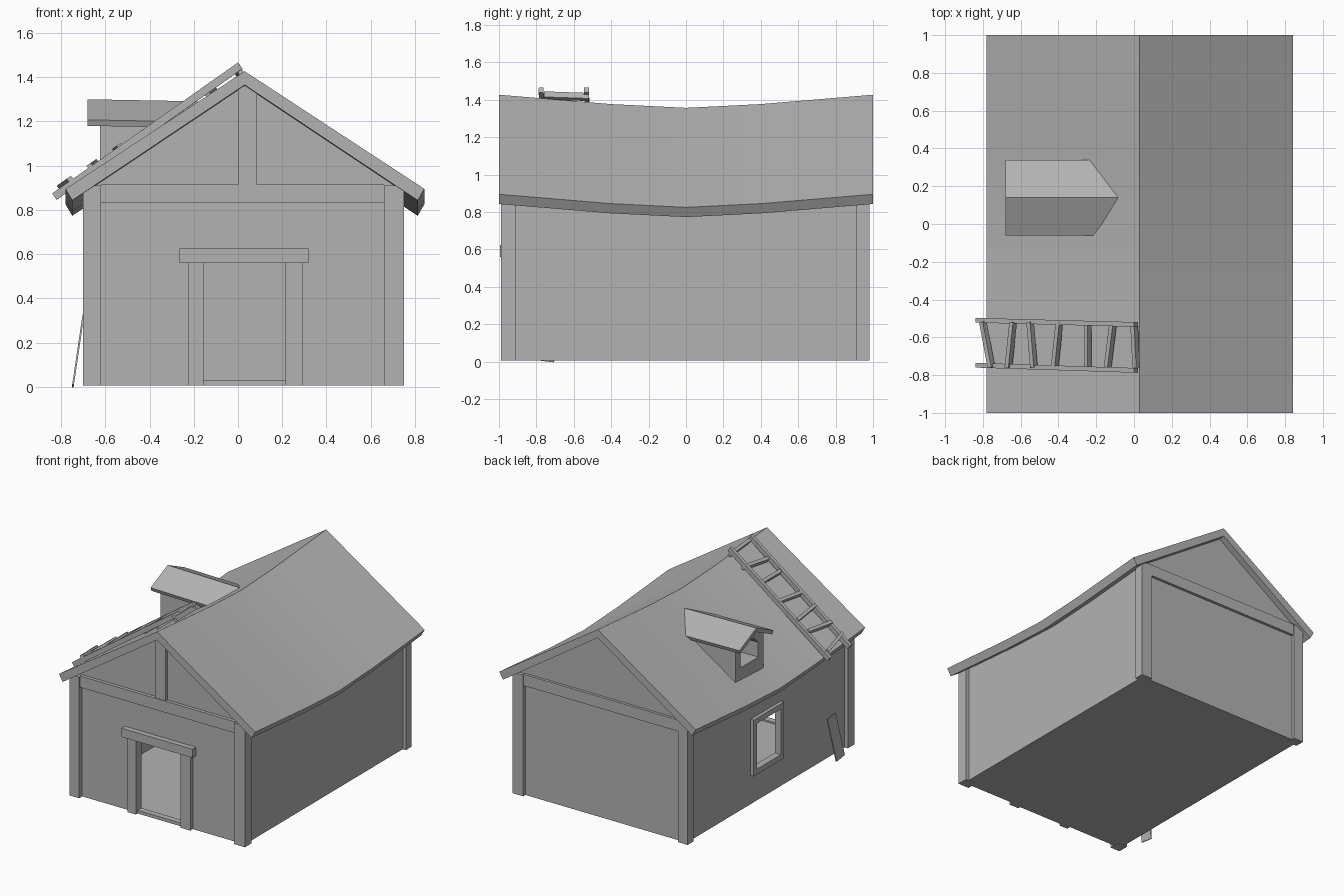
import bpy, bmesh, math
from mathutils import Vector, Matrix, Quaternion

if "Cube" in bpy.data.objects:
    bpy.data.objects.remove(bpy.data.objects["Cube"])

grey = bpy.data.materials.new("weathered_grey")
grey.diffuse_color = (0.45, 0.45, 0.45, 1)
grey.use_nodes = True
grey.node_tree.nodes["Principled BSDF"].inputs["Base Color"].default_value = grey.diffuse_color

def finish(name, bm):
    bmesh.ops.recalc_face_normals(bm, faces=bm.faces[:])
    me = bpy.data.meshes.new(name)
    bm.to_mesh(me)
    bm.free()
    me.materials.append(grey)
    ob = bpy.data.objects.new(name, me)
    bpy.context.collection.objects.link(ob)
    return ob

def loft(name, profile, stations, place, skip=()):
    """Sweep a closed profile along stations; skip lists profile edges left open."""
    bm = bmesh.new()
    rings = [[bm.verts.new(place(u, v, s)) for u, v in profile] for s in stations]
    n = len(profile)
    for a, b in zip(rings, rings[1:]):
        for i in range(n):
            if i not in skip:
                bm.faces.new((a[i], a[(i + 1) % n], b[(i + 1) % n], b[i]))
    bm.faces.new(rings[0])
    bm.faces.new(rings[-1])
    return finish(name, bm)

def box(name, lo, hi):
    rect = [(lo[0], lo[2]), (hi[0], lo[2]), (hi[0], hi[2]), (lo[0], hi[2])]
    return loft(name, rect, (lo[1], hi[1]), lambda u, v, s: (u, s, v))

def bar(name, p, q, w, h, roll=0):
    """Box running from p to q, rolled about its own axis."""
    p, q = Vector(p), Vector(q)
    half = (q - p).length / 2
    ob = box(name, (-half, -w / 2, -h / 2), (half, w / 2, h / 2))
    ob.rotation_mode = 'QUATERNION'
    ob.rotation_quaternion = (q - p).to_track_quat('X', 'Z') @ Quaternion((1, 0, 0), roll)
    ob.location = (p + q) / 2
    return ob

def cut(target, cutter):
    m = target.modifiers.new("cut", 'BOOLEAN')
    m.operation, m.solver, m.object = 'DIFFERENCE', 'EXACT', cutter
    cutter.hide_render = True
    cutter.hide_viewport = True

def sag(y):
    a = abs(y)
    return -0.07 + 0.05 * a if a < 0.4 else -0.05 + 0.05 * (a - 0.4) / 0.6

sagging = lambda u, v, s: (u, s, v + (sag(s) if v > 0.5 else 0))

# Sagging roof, smooth along its length
roof = loft("roof", [(-0.78, 0.895), (0.03, 1.427), (0.843, 0.895),
                     (0.813, 0.843), (0.03, 1.365), (-0.75, 0.843)],
            (-1, -0.4, 0, 0.4, 1), sagging)
bpy.context.view_layer.objects.active = roof
roof.select_set(True)
bpy.ops.object.shade_smooth_by_angle(angle=math.radians(30))
roof.select_set(False)

# Hollow walls with floor and gables
walls = loft("walls", [(-0.675, 0.006), (0.725, 0.006), (0.725, 0.91), (0.03, 1.38), (-0.675, 0.91)],
             (-0.955, -0.4, 0, 0.4, 0.955), sagging, skip=(2, 3))
sol = walls.modifiers.new("thickness", 'SOLIDIFY')
sol.thickness, sol.offset = 0.02, -1
cut(walls, box("door_cutter", (-0.155, -1.1, 0.027), (0.215, -0.85, 0.56)))
cut(walls, box("window_cutter", (-0.8, -0.12, 0.26), (-0.6, 0.16, 0.60)))

# Corner posts and tie beams
for x0, x1, side in ((-0.70, -0.62, "left"), (0.66, 0.75, "right")):
    box("front_post_" + side, (x0, -0.99, 0.005), (x1, -0.91, 0.91))
    box("back_post_" + side, (x0, 0.91, 0.005), (x1, 0.98, 0.91))
box("front_tie_beam", (-0.62, -0.98, 0.83), (0.66, -0.93, 0.915))
box("back_tie_beam", (-0.62, 0.93, 0.83), (0.66, 0.975, 0.915))
box("king_post", (0.0, -0.975, 0.915), (0.085, -0.94, 1.36))

# Door frame and sill
box("door_jamb_left", (-0.225, -0.985, 0.006), (-0.155, -0.92, 0.56))
box("door_jamb_right", (0.215, -0.985, 0.006), (0.295, -0.92, 0.56))
box("door_lintel", (-0.265, -0.995, 0.56), (0.32, -0.92, 0.625))
box("door_sill", (-0.155, -0.965, 0.006), (0.215, -0.92, 0.03))

# Window frame
for n, y0, y1 in (("front", -0.16, -0.12), ("back", 0.16, 0.20)):
    box("window_jamb_" + n, (-0.70, y0, 0.22), (-0.65, y1, 0.64))
for n, z0, z1 in (("sill", 0.22, 0.26), ("head", 0.60, 0.64)):
    box("window_" + n, (-0.70, -0.12, z0), (-0.65, 0.16, z1))

# Dormer
along_x = lambda u, v, s: (s, u, v)
loft("dormer_roof", [(-0.06, 1.207), (0.14, 1.30), (0.34, 1.207),
                     (0.33, 1.18), (0.14, 1.27), (-0.05, 1.18)],
     (-0.68, -0.04), lambda u, v, s: (s, u, v - 0.018 * (s + 0.68)))
dormer = loft("dormer_walls", [(-0.02, 0.92), (0.31, 0.92), (0.31, 1.19), (0.145, 1.27), (-0.02, 1.19)],
              (-0.625, -0.30), along_x)
cut(dormer, loft("dormer_cutter", [(0.04, 1.03), (0.25, 1.03), (0.25, 1.14),
                                   (0.2, 1.19), (0.09, 1.19), (0.04, 1.14)],
                 (-0.75, -0.38), along_x))

# Ladder lying on the roof
rail_z = lambda x: 1.445 + 0.705 * x
for n, y0, y1 in (("front", -0.748, -0.775), ("back", -0.51, -0.532)):
    bar("ladder_rail_" + n, (-0.83, y0, rail_z(-0.83)), (0.01, y1, rail_z(0.01)), 0.025, 0.035)
rungs = [(-0.80, -0.755, 0.03), (-0.64, -0.665, 0.025), (-0.55, -0.53, 0.02), (-0.395, -0.42, 0.01),
         (-0.245, -0.245, 0), (-0.11, -0.14, -0.01), (0.0, 0.012, -0.02)]
for i, (xb, xf, dz) in enumerate(rungs):
    bar("ladder_rung_%d" % (i + 1), (xb, -0.52, rail_z(xb) + dz - 0.01),
        (xf, -0.76, rail_z(xf) + dz - 0.01), 0.024, 0.036, math.radians(35))

# Plank leaning on the left wall
plank = bar("leaning_plank", (-0.747, -0.755, 0.003), (-0.70, -0.715, 0.32), 0.10, 0.008)
ax = Vector((0.047, 0.04, 0.317)).normalized()
side = (Vector((0, 1, 0)) - ax * ax.y).normalized()
plank.rotation_quaternion = Matrix((ax, side, ax.cross(side))).transposed().to_quaternion()
